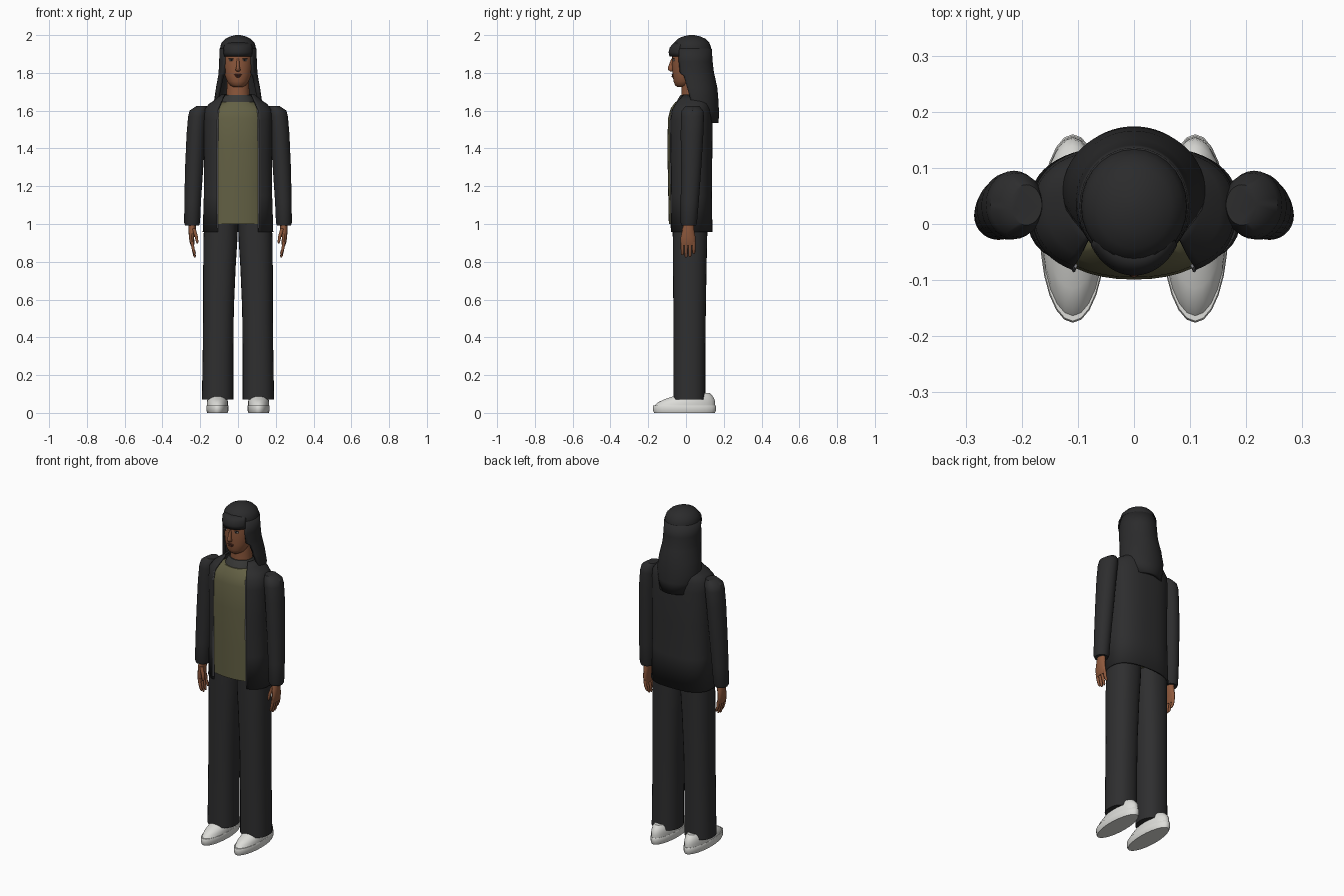
import bpy, math
from math import sin, cos, pi, radians


def material(name, r, g, b):
    m = bpy.data.materials.new(name)
    m.diffuse_color = (r, g, b, 1)
    return m


JACKET = material("charcoal cloth", 0.026, 0.026, 0.027)
TROUSER = material("dark trouser cloth", 0.028, 0.028, 0.029)
HAIR = material("black hair", 0.024, 0.024, 0.025)
SHIRT = material("olive cloth", 0.125, 0.118, 0.058)
COLLAR = material("dark grey knit", 0.04, 0.04, 0.038)
SKIN = material("brown skin", 0.27, 0.098, 0.045)
SHOE = material("off white leather", 0.72, 0.72, 0.69)
ZIP = material("grey metal", 0.25, 0.25, 0.27)
LIP = material("dark lips", 0.10, 0.03, 0.02)
EYE = material("eye dark", 0.012, 0.01, 0.01)


def signed_pow(v, p):
    return math.copysign(abs(v) ** p, v)


def ring_point(ring, t, n):
    z, cx, cy, rx, ry = ring[:5]
    return (cx + rx * signed_pow(sin(t), 2 / n), cy - ry * signed_pow(cos(t), 2 / n), z)


def loft(name, rings, mat, n=2.0, seg=28, arc=None, thick=0, angle=40):
    """Stack superellipse rings (z, cx, cy, rx, ry) upwards.
    arc gives (start, end) angles per ring, measured from the front, for open shells."""
    rings = list(rings)
    order = sorted(range(len(rings)), key=lambda i: rings[i][0])
    verts, faces = [], []
    cols = seg + 1 if arc else seg
    for i in order:
        a, b = arc[i] if arc else (0, 2 * pi)
        verts += [ring_point(rings[i], a + (b - a) * j / seg, n) for j in range(cols)]
    for i in range(len(rings) - 1):
        for j in range(seg):
            k = (j + 1) % cols
            faces.append((i * cols + j, i * cols + k, (i + 1) * cols + k, (i + 1) * cols + j))
    if not arc:
        faces.append(tuple(reversed(range(cols))))
        faces.append(tuple(range(len(verts) - cols, len(verts))))
    me = bpy.data.meshes.new(name)
    me.from_pydata(verts, [], faces)
    me.materials.append(mat)
    ob = bpy.data.objects.new(name, me)
    bpy.context.collection.objects.link(ob)
    if thick:
        mod = ob.modifiers.new("thickness", 'SOLIDIFY')
        mod.thickness = thick
        mod.offset = -1
    smooth(ob, angle)
    return ob


def smooth(ob, angle=40):
    bpy.ops.object.select_all(action='DESELECT')
    ob.select_set(True)
    bpy.context.view_layer.objects.active = ob
    bpy.ops.object.shade_smooth_by_angle(angle=radians(angle))


def blob(name, loc, size, mat):
    bpy.ops.mesh.primitive_uv_sphere_add(segments=12, ring_count=8, radius=1, location=loc)
    ob = bpy.context.object
    ob.name = name
    ob.scale = size
    ob.data.materials.append(mat)
    smooth(ob, 60)


def centred(rows):
    return [(z, 0, cy, rx, ry) for z, cy, rx, ry in rows]


def opening(rings, widths, n):
    """Arc angles that leave a front gap of the given half widths."""
    out = []
    for r, w in zip(rings, widths):
        a = math.asin((w / r[3]) ** (n / 2))
        out.append((a, 2 * pi - a))
    return out


# Shirt and its knit neckline
loft("shirt", centred([(1.0, .015, .168, .106), (1.2, .015, .166, .110), (1.42, .015, .168, .114),
                       (1.56, .017, .166, .112), (1.61, .02, .15, .102), (1.645, .025, .09, .082)]),
     SHIRT, n=2.2, seg=40)
loft("shirt_collar", centred([(1.63, .026, .092, .084), (1.65, .027, .086, .076), (1.672, .03, .074, .066),
                              (1.682, .03, .066, .06)]), COLLAR)

# Open jacket with zip edges
jr = centred([(.958, .024, .187, .116), (1.15, .022, .181, .115), (1.35, .021, .179, .118),
              (1.55, .022, .181, .119), (1.605, .024, .178, .112), (1.635, .03, .155, .1),
              (1.66, .035, .118, .088), (1.685, .036, .09, .078)])
gap = [.11, .11, .11, .109, .106, .095, .085, .075]
loft("jacket_body", jr, JACKET, n=2.5, seg=48, arc=opening(jr, gap, 2.5), thick=.009)
for side in (-1, 1):
    rows = []
    for r, w, arc in list(zip(jr, gap, opening(jr, gap, 2.5)))[:5]:
        x, y, z = ring_point(r, arc[0], 2.5)
        rows.append((z + (.02 if z < 1 else 0), side * (x - .002), y, .003, .004))
    loft("jacket_zip", rows, ZIP, seg=8)

# Neck, head and face
loft("neck", centred([(1.64, .035, .064, .06), (1.70, .032, .06, .056), (1.78, .03, .058, .056)]), SKIN)
loft("head", centred([(1.725, -.02, .024, .026), (1.735, -.016, .042, .042), (1.755, -.008, .057, .058),
                      (1.79, .003, .071, .073), (1.84, .014, .08, .088), (1.89, .023, .083, .096),
                      (1.94, .028, .08, .095), (1.97, .03, .06, .07)]), SKIN, angle=60)
loft("nose", [(1.808, 0, -.076, .009, .008), (1.816, 0, -.08, .014, .015), (1.828, 0, -.08, .01, .016),
              (1.875, 0, -.07, .006, .008)], SKIN, seg=10, angle=60)
blob("upper_lip", (0, -.071, 1.790), (.020, .005, .0045), LIP)
blob("lower_lip", (0, -.070, 1.781), (.015, .006, .005), LIP)
for side in (-1, 1):
    blob("eye", (side * .035, -.065, 1.868), (.014, .005, .005), SHOE)
    blob("iris", (side * .035, -.069, 1.868), (.006, .003, .005), EYE)
    blob("eyelid", (side * .035, -.066, 1.874), (.017, .005, .0025), EYE)

# Hair: crown, fringe and long open curtain
loft("hair_crown", centred([(1.915, .032, .096, .104), (1.94, .031, .0935, .1), (1.96, .03, .087, .093),
                            (1.98, .03, .067, .074), (1.993, .03, .041, .046), (2.0, .03, .012, .014)]),
     HAIR, angle=60)
fr = centred([(1.888, .02, .088, .108), (1.91, .02, .09, .112), (1.935, .022, .09, .108), (1.962, .026, .08, .088)])
loft("hair_fringe", fr, HAIR, seg=16, arc=[(radians(-58), radians(58))] * 4, thick=.02, angle=60)
hr = centred([(1.93, .032, .097, .104), (1.86, .034, .1, .107), (1.80, .038, .103, .11), (1.785, .04, .105, .112),
              (1.72, .05, .117, .116), (1.65, .058, .127, .114), (1.60, .062, .12, .112), (1.535, .068, .105, .105)])
ha = [radians(a) for a in (46, 47, 50, 62, 68, 74, 95, 125)]
loft("hair_length", hr, HAIR, seg=36, arc=[(a, 2 * pi - a) for a in ha], thick=.02, angle=60)

for side in (-1, 1):
    def limb(name, rows, mat, **kw):
        loft(name, [(z, side * x, y, rx, ry) for z, x, y, rx, ry in rows], mat, **kw)

    # Sleeve
    limb("sleeve", [(.992, .243, .015, .036, .038), (1.005, .243, .015, .042, .043), (1.12, .240, .02, .044, .048),
                    (1.3, .232, .027, .048, .054), (1.48, .222, .032, .05, .06), (1.57, .214, .034, .05, .061),
                    (1.6, .208, .034, .048, .057), (1.625, .192, .034, .028, .036)], JACKET)

    # Hand with four fingers and a thumb
    limb("palm", [(1.01, .241, .014, .021, .027), (.97, .243, .012, .019, .031), (.93, .246, .011, .014, .039),
                  (.9, .243, .011, .012, .039), (.885, .241, .011, .009, .036)], SKIN, seg=16)
    for y, tip in ((-.019, .835), (.001, .822), (.021, .825), (.041, .842)):
        limb("finger", [(.905, .243, y, .009, .0095), (.87, .238, y, .008, .009),
                        (tip + .008, .23, y, .007, .008), (tip, .228, y, .003, .004)], SKIN, seg=10)
    limb("thumb", [(.975, .235, -.008, .012, .012), (.935, .221, -.016, .009, .010),
                   (.905, .216, -.02, .007, .008), (.897, .215, -.02, .003, .004)], SKIN, seg=10)

    # Trouser leg
    limb("trouser_leg", [(.072, .108, .018, .083, .084), (.3, .106, .018, .081, .084), (.55, .103, .019, .081, .086),
                         (.78, .098, .02, .086, .089), (.92, .093, .021, .09, .091), (1.02, .09, .022, .088, .093)],
         TROUSER, n=2.3)

    # Shoe: sole and upper
    limb("shoe_sole", [(0, .109, -.008, .054, .161), (.012, .109, -.008, .058, .167), (.036, .109, -.008, .059, .168),
                       (.04, .109, -.008, .057, .165)], SHOE, seg=24)
    limb("shoe_upper", [(.036, .109, -.006, .056, .161), (.055, .109, .002, .056, .152), (.072, .109, .018, .053, .133),
                        (.09, .109, .04, .047, .1), (.105, .109, .055, .036, .07)], SHOE, seg=24)
